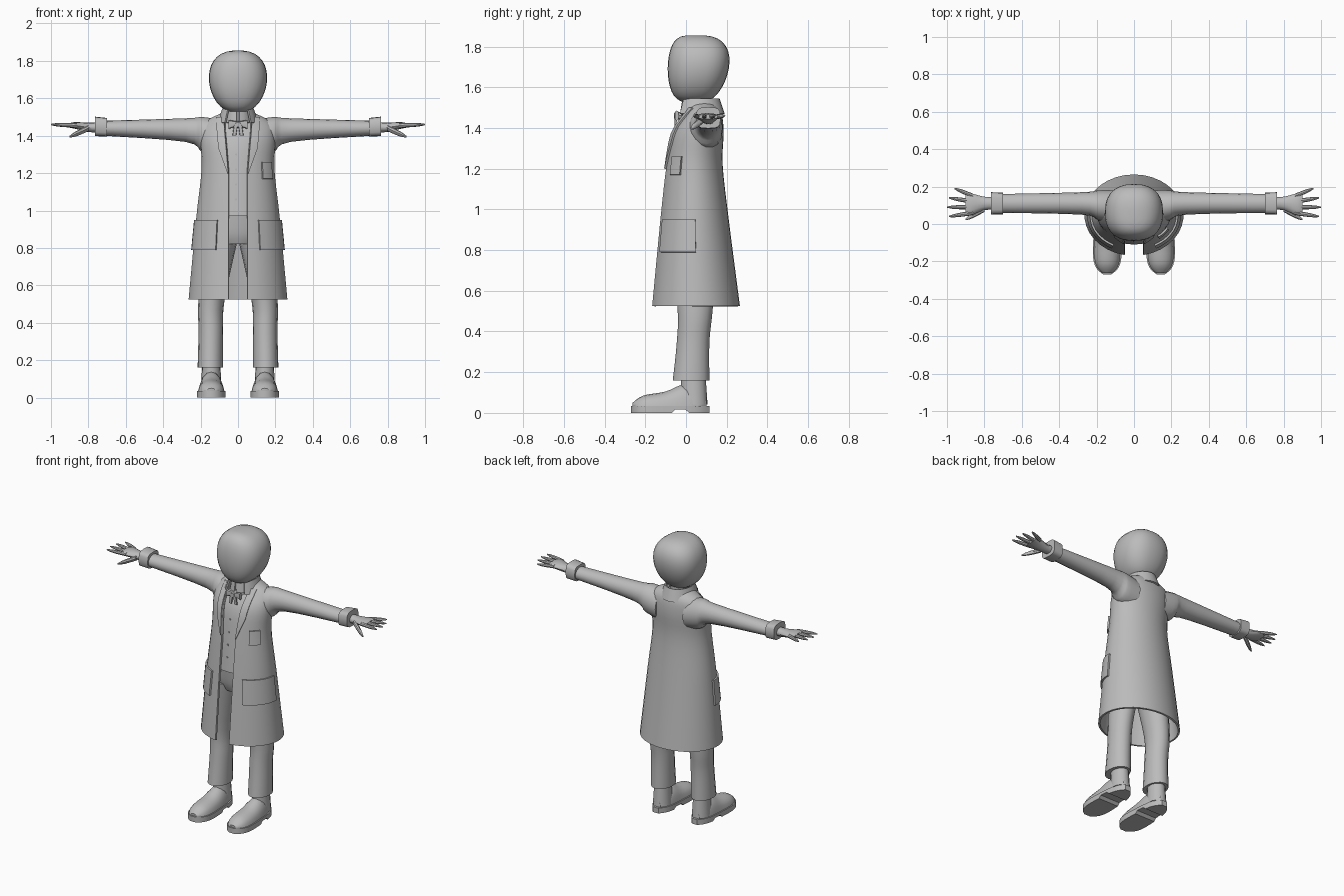
import bpy, bmesh, math
from math import sin, cos, pi, asin

default_cube = bpy.data.objects.get("Cube")
if default_cube:
    bpy.data.objects.remove(default_cube)

shade = 0.5
grey = bpy.data.materials.new("plain grey")
grey.use_nodes = True
grey.diffuse_color = (shade, shade, shade, 1)
grey.node_tree.nodes["Principled BSDF"].inputs["Base Color"].default_value = grey.diffuse_color


def span(start, end, count):
    return [start + (end - start) * i / (count - 1) for i in range(count)]


def refine(keys, steps=4):
    """Smooth a few key rows into many with a flowing spline."""
    padded = [keys[0], *keys, keys[-1]]
    rows = []
    for before, a, b, after in zip(padded, padded[1:], padded[2:], padded[3:]):
        for f in span(0, 1, steps + 1)[:-1]:
            rows.append([
                q + f * ((r - p) + f * ((2 * p - 5 * q + 4 * r - s) + f * (3 * (q - r) + s - p))) / 2
                for p, q, r, s in zip(before, a, b, after)])
    return rows + [list(keys[-1])]


def rounded(value, power):
    return math.copysign(abs(value) ** (2 / power), value)


def section(axis, place, center, radius, sides=16, power=2):
    """Superellipse outline across the given axis."""
    points = []
    for i in range(sides):
        turn = 2 * pi * i / sides
        u = center[0] + radius[0] * rounded(sin(turn), power)
        v = center[1] - radius[1] * rounded(cos(turn), power)
        points.append({"x": (place, u, v), "y": (u, place, v), "z": (u, v, place)}[axis])
    return points


def tube(axis, keys, sides=16, power=2):
    """Sections from rows of place, two centres and two radii."""
    return [section(axis, place, (cu, cv), (ru, rv), sides, power)
            for place, cu, cv, ru, rv in refine(keys)]


def loft(name, rings, thick=0, side=1):
    """Skin the sections: solid and capped, or an open sheet with a thickness."""
    solid = not thick
    bm = bmesh.new()
    rows = [[bm.verts.new((side * x, y, z)) for x, y, z in ring] for ring in rings]
    count = len(rows[0])
    for low, high in zip(rows, rows[1:]):
        for j in range(count if solid else count - 1):
            k = (j + 1) % count
            face = [low[j], low[k], high[k], high[j]]
            bm.faces.new(face if side > 0 else face[::-1])
    if solid:
        bm.faces.new(rows[0])
        bm.faces.new(rows[-1])
        bmesh.ops.recalc_face_normals(bm, faces=bm.faces)
    mesh = bpy.data.meshes.new(name)
    bm.to_mesh(mesh)
    bm.free()
    mesh.materials.append(grey)
    part = bpy.data.objects.new(name, mesh)
    bpy.context.collection.objects.link(part)
    bpy.ops.object.select_all(action="DESELECT")
    part.select_set(True)
    bpy.context.view_layer.objects.active = part
    if thick:
        modifier = part.modifiers.new("thickness", "SOLIDIFY")
        modifier.thickness, modifier.offset = thick, -1
        bpy.ops.object.modifier_apply(modifier=modifier.name)
    bpy.ops.object.shade_smooth_by_angle(angle=math.radians(40))


def pair(name, rings, thick=0):
    loft("left_" + name, rings, thick, side=1)
    loft("right_" + name, rings, thick, side=-1)


# Coat rows: height, half width, front, back
coat_rows = refine([(0.525, 0.265, -0.17, 0.265), (0.95, 0.225, -0.13, 0.21), (1.22, 0.195, -0.1, 0.18),
                    (1.38, 0.2, -0.07, 0.185), (1.47, 0.18, -0.01, 0.175), (1.52, 0.09, 0.01, 0.15)])


def coat_size(height):
    for low, high in zip(coat_rows, coat_rows[1:]):
        if height <= high[0]:
            break
    f = (height - low[0]) / (high[0] - low[0])
    return [a + (b - a) * f for a, b in zip(low[1:], high[1:])]


def coat_point(height, turn, lift=0):
    width, front, back = coat_size(height)
    depth = (back - front) / 2
    return ((width + lift) * sin(turn), front + depth - (depth + lift) * cos(turn), height)


def coat_angle(height, x):
    return asin(min(x / coat_size(height)[0], 0.95))


def opening(height):
    return 0.05 + 0.08 * max(0, min(height, 1.45) - 1.2)


# Open coat shell
shell = []
for row in coat_rows:
    edge = coat_angle(row[0], opening(row[0]))
    shell.append([coat_point(row[0], turn) for turn in span(edge, 2 * pi - edge, 33)])
loft("coat", shell, thick=0.012)


# Pockets and lapels laid on the coat
def patch(bottom, top, start, end, lift=0.01):
    return [[coat_point(height, turn, lift) for turn in span(start, end, 8)]
            for height in span(bottom, top, 4)]


pair("side_pocket", patch(0.79, 0.95, 0.5, 1.6), thick=0.012)
loft("chest_pocket", patch(1.17, 1.26, 0.7, 1.1), thick=0.012)
lapel = []
for f in span(0, 1, 8):
    height = 1.2 + 0.3 * f
    inner = opening(height)
    outer = inner + 0.04 * min(1, 0.1 + 2 * f)
    lapel.append([coat_point(height, turn, 0.01)
                  for turn in span(coat_angle(height, inner), coat_angle(height, outer), 5)])
pair("lapel", lapel, thick=0.01)


# Collars around the neck
def collar(name, bottom, top, low_radius, high_radius, gap):
    rings = []
    for height, radius in zip(span(bottom, top, 3), span(low_radius, high_radius, 3)):
        rings.append([(radius * sin(turn), 0.065 - (radius + 0.015) * cos(turn), height)
                      for turn in span(gap, 2 * pi - gap, 21)])
    loft(name, rings, thick=0.01)


collar("coat_collar", 1.47, 1.545, 0.11, 0.085, gap=0.7)
collar("shirt_collar", 1.47, 1.53, 0.08, 0.07, gap=0.1)

# Shirt and buttons, set just inside the coat
inset = -0.018
loft("shirt", [[coat_point(height, turn, inset) for turn in span(0, 2 * pi, 25)[:-1]]
               for height in span(0.97, 1.51, 12)])
for i, height in enumerate(span(1.06, 1.3, 4)):
    front = coat_point(height, 0, inset)[1]
    loft(f"button_{i + 1}", [section("y", front + shift, (-0.01, height), (0.006, 0.006), sides=8)
                             for shift in (-0.004, 0.004)])

# Neck tie
loft("tie_knot", tube("y", [(-0.06, 0, 1.46, 0.014, 0.014), (-0.02, 0, 1.46, 0.02, 0.02)], sides=8))
pair("tie_bow", tube("x", [(0, -0.045, 1.465, 0.01, 0.01), (0.05, -0.045, 1.46, 0.01, 0.025)], sides=8, power=3))
pair("tie_tail", tube("z", [(1.4, 0.02, -0.05, 0.01, 0.006), (1.465, 0.01, -0.05, 0.01, 0.006)], sides=8, power=4))

# Neck and blank egg-shaped head, flatter at the face
loft("neck", tube("z", [(1.44, 0, 0.05, 0.06, 0.07), (1.58, 0, 0.05, 0.06, 0.07)]))
head = []
for tilt in span(-0.47 * pi, 0.47 * pi, 17):
    rise, reach = sin(tilt), cos(tilt)
    width = 0.155 * reach ** 0.8 * (1 + 0.1 * rise)
    face = 0.05 - 0.14 * reach ** 0.5
    nape = 0.05 + (0.16 + 0.03 * rise) * reach ** 0.7
    head.append(section("z", 1.69 + 0.166 * rise, (0, (face + nape) / 2), (width, (nape - face) / 2), 28, 2.4))
loft("head", head)

# Sleeves and cuffs
pair("sleeve", tube("x", [(0.1, 0.09, 1.385, 0.09, 0.1), (0.19, 0.1, 1.405, 0.08, 0.095),
                          (0.28, 0.11, 1.43, 0.06, 0.063), (0.72, 0.11, 1.44, 0.05, 0.04)]))
pair("cuff", tube("x", [(0.7, 0.11, 1.445, 0.058, 0.05), (0.765, 0.11, 1.45, 0.06, 0.052)], power=3.5))

# Hands
pair("palm", tube("x", [(0.73, 0.11, 1.445, 0.034, 0.027), (0.8, 0.11, 1.445, 0.036, 0.025),
                        (0.87, 0.105, 1.455, 0.058, 0.018), (0.9, 0.105, 1.455, 0.054, 0.012)], sides=12))


def digit(name, start, end, radius):
    rings = []
    for f in span(0, 1, 6):
        x, y, z = (a + (b - a) * f for a, b in zip(start, end))
        size = radius * (1 - 0.7 * f ** 4)
        rings.append(section("x", x, (y, z), (size, size), sides=8))
    pair(name, rings)


for i, name in enumerate(("index", "middle", "ring", "little")):
    digit(name + "_finger", (0.86, 0.06 + 0.03 * i, 1.455),
          (1 - 0.01 * (i - 1) ** 2, 0.04 + 0.05 * i, 1.46), 0.012)
digit("thumb", (0.8, 0.08, 1.44), (0.9, 0.025, 1.395), 0.016)

# Trousers
loft("trouser_hips", tube("z", [(0.82, 0, 0.035, 0.13, 0.1), (0.88, 0, 0.035, 0.185, 0.12),
                                (1, 0, 0.03, 0.175, 0.13)], sides=24))
pair("trouser_leg", tube("z", [(0.16, 0.148, 0.025, 0.068, 0.09), (0.35, 0.145, 0.035, 0.066, 0.08),
                               (0.52, 0.142, 0.045, 0.07, 0.087), (0.86, 0.09, 0.035, 0.092, 0.118)]))

# Shoes: ankle, upper and heeled sole share one outline
toe, heel, foot_x, welt = -0.27, 0.115, 0.143, 0.035


def foot_width(y):
    f = (y - toe) / (heel - toe)
    return max(0.02, 0.085 * (1 - abs(2 * f - 1) ** 3.5) ** 0.5 * (1 - f / 4))


pair("shoe_ankle", tube("z", [(0.04, foot_x, 0.04, 0.056, 0.066), (0.2, foot_x, 0.035, 0.047, 0.06)]))
upper = []
for y, top in refine([(-0.262, 0.05), (-0.21, 0.085), (-0.1, 0.105), (0, 0.14), (0.1, 0.09)]):
    outline = section("y", y, (foot_x, welt), (foot_width(y) - 0.007, top - welt))
    upper.append([(px, py, max(pz, welt - 0.003)) for px, py, pz in outline])
pair("shoe_upper", upper)
sole = []
for y in span(toe, heel, 24):
    base = 0.016 if -0.06 < y < 0 else 0
    sole.append([(foot_x + sign * foot_width(y), y, z)
                 for sign, z in ((-1, base), (1, base), (1, welt), (-1, welt))])
pair("shoe_sole", sole)
